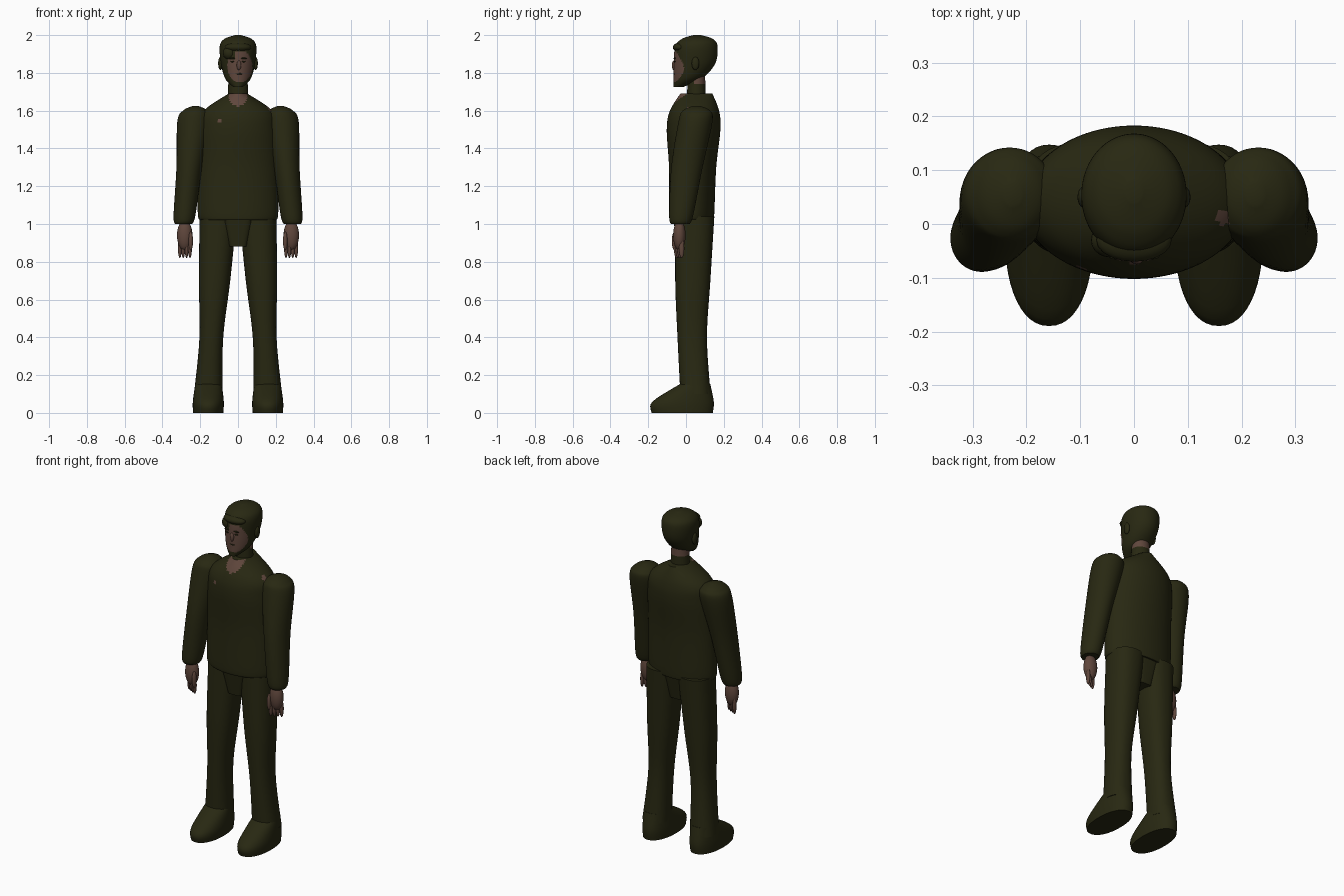
import bpy, bmesh, math
from mathutils import Vector

default_cube = bpy.data.objects.get("Cube")
if default_cube:
    bpy.data.objects.remove(default_cube, do_unlink=True)


def make_material(name, red, green, blue):
    material = bpy.data.materials.new(name)
    material.use_nodes = True
    colour = (red, green, blue, 1)
    material.diffuse_color = colour
    shader = material.node_tree.nodes["Principled BSDF"]
    shader.inputs["Base Color"].default_value = colour
    return material


OLIVE = make_material("dark olive", 0.021, 0.021, 0.006)
SKIN = make_material("skin", 0.115, 0.062, 0.045)


def finish(name, mesh_builder, material, skin_rule=None):
    """Make a smooth object; faces that match the rule become skin."""
    bmesh.ops.recalc_face_normals(mesh_builder, faces=mesh_builder.faces)
    for face in mesh_builder.faces:
        face.smooth = True
        if skin_rule:
            face.material_index = int(skin_rule(face.calc_center_median()))
    mesh = bpy.data.meshes.new(name)
    mesh_builder.to_mesh(mesh)
    mesh_builder.free()
    mesh.materials.append(material)
    if skin_rule:
        mesh.materials.append(SKIN)
    mesh.set_sharp_from_angle(angle=math.radians(50))
    part = bpy.data.objects.new(name, mesh)
    bpy.context.collection.objects.link(part)


def spline(before, start, end, after, t):
    """Smooth curve from start to end through evenly weighted neighbours."""
    leave, arrive = (end - before) / 2, (after - start) / 2
    ease = t * t * (3 - 2 * t)
    return (start + (end - start) * ease
            + leave * t * (1 - t) ** 2 - arrive * t * t * (1 - t))


def squared(value, power):
    return math.copysign(abs(value) ** (2 / power), value)


def loft(name, stations, material=OLIVE, x_low=0, x_high=0, side=1,
         segments=48, steps=6, power=2, skin_rule=None):
    """Skin oval sections (height, half width, middle y, half depth).
    The middle moves sideways from x_low at the bottom to x_high at the top."""
    padded = [stations[0], *stations, stations[-1]]
    sections = []
    for group in zip(padded, padded[1:], padded[2:], padded[3:]):
        for step in range(steps):
            sections.append([spline(*values, step / steps) for values in zip(*group)])
    sections.append(stations[-1])

    bottom, top = stations[0][0], stations[-1][0]
    builder = bmesh.new()
    loops = []
    for height, width, middle, depth in sections:
        x_middle = x_low + (x_high - x_low) * (height - bottom) / (top - bottom)
        loop = []
        for index in range(segments):
            angle = math.tau * index / segments
            x = x_middle + width * squared(math.cos(angle), power)
            y = middle + depth * squared(math.sin(angle), power)
            loop.append(builder.verts.new((side * x, y, height)))
        loops.append(loop)
    for lower, upper in zip(loops, loops[1:]):
        for index in range(segments):
            following = (index + 1) % segments
            builder.faces.new((lower[index], lower[following],
                               upper[following], upper[index]))
    builder.faces.new(loops[0])
    builder.faces.new(loops[-1])
    finish(name, builder, material, skin_rule)


def blob(name, centre, size, material=OLIVE):
    """Ellipsoid for small rounded parts."""
    builder = bmesh.new()
    bmesh.ops.create_uvsphere(builder, u_segments=20, v_segments=12, radius=1)
    for vertex in builder.verts:
        vertex.co = Vector(centre) + Vector(size) * vertex.co
    finish(name, builder, material)


# Rules that choose where skin shows
def inside_oval(point, x, z, width, height):
    return math.hypot((point.x - x) / width, (point.z - z) / height) < 1


def shoulder_patch(point):
    return math.hypot(point.x - 0.165, point.y - 0.01) < 0.013 and point.z > 1.5


def sweater_skin(point):
    neckline = inside_oval(point, 0, 1.67, 0.05, 0.045) and point.y < 0.03
    chest_patch = inside_oval(point, -0.1, 1.545, 0.012, 0.012) and point.y < 0
    return neckline or chest_patch or shoulder_patch(point)


def face_skin(point):
    hairline = 1.87 if point.x < -0.015 else 1.91
    face = inside_oval(point, 0.01, 1.835, 0.066, 0.087)
    return face and point.y < 0 and point.z < hairline


def nape_skin(point):
    return point.y > 0.045 and point.z > 1.74


# Torso, seat and neck
loft("sweater", [(1.02, 0.2, 0.03, 0.115), (1.06, 0.213, 0.03, 0.12),
                 (1.3, 0.21, 0.035, 0.125), (1.5, 0.205, 0.04, 0.142),
                 (1.6, 0.18, 0.045, 0.13), (1.69, 0.05, 0.055, 0.085)],
     segments=112, steps=10, skin_rule=sweater_skin)
loft("trouser_seat", [(0.88, 0.05, 0.03, 0.075), (1.04, 0.088, 0.035, 0.105)], power=4)
loft("neck", [(1.66, 0.055, 0.055, 0.05), (1.82, 0.048, 0.055, 0.045)],
     skin_rule=nape_skin)

# Head, from the bearded jaw up to the crown
loft("head", [(1.725, 0.025, -0.04, 0.025), (1.77, 0.068, 0.01, 0.075),
              (1.85, 0.09, 0.045, 0.11), (1.94, 0.097, 0.055, 0.112),
              (1.98, 0.072, 0.06, 0.082), (2, 0.015, 0.06, 0.02)],
     segments=80, steps=9, skin_rule=face_skin)
blob("fringe", (0, -0.03, 1.935), (0.07, 0.04, 0.025))
blob("side_fringe", (-0.045, -0.03, 1.905), (0.035, 0.032, 0.035))
blob("nose", (0.005, -0.065, 1.84), (0.012, 0.01, 0.025), SKIN)
blob("mouth", (0.005, -0.062, 1.795), (0.02, 0.005, 0.004))

for side, label in ((1, "left"), (-1, "right")):
    # Ear, eye and brow
    blob(label + "_ear", (side * 0.093, 0.05, 1.85), (0.012, 0.02, 0.035))
    blob(label + "_eye", (side * 0.03, -0.06, 1.86), (0.011, 0.005, 0.004))
    blob(label + "_brow", (side * 0.03, -0.06, 1.877), (0.017, 0.006, 0.004))

    # Sleeve with a rounded shoulder
    loft(label + "_sleeve", [(1, 0.046, -0.03, 0.05), (1.05, 0.058, -0.025, 0.064),
                             (1.3, 0.068, 0.005, 0.083), (1.54, 0.088, 0.05, 0.09),
                             (1.6, 0.064, 0.055, 0.072), (1.625, 0.015, 0.055, 0.02)],
         x_low=0.288, x_high=0.225, side=side, skin_rule=shoulder_patch)

    # Hand with four fingers and a thumb
    blob(label + "_palm", (side * 0.282, -0.035, 0.94), (0.041, 0.033, 0.08), SKIN)
    for finger in range(4):
        x, y = 0.254 + finger * 0.018, -0.05 + finger * 0.009
        blob(f"{label}_finger_{finger + 1}", (side * x, y, 0.87),
             (0.01, 0.014, 0.05), SKIN)
    blob(label + "_thumb", (side * 0.25, -0.06, 0.91), (0.012, 0.015, 0.05), SKIN)

    # Trouser leg and shoe
    loft(label + "_trouser_leg", [(0.1, 0.075, 0.05, 0.08), (0.4, 0.063, 0.033, 0.078),
                                  (0.7, 0.083, 0.036, 0.093), (1.04, 0.098, 0.048, 0.102)],
         x_low=0.158, x_high=0.105, side=side, power=2.3)
    loft(label + "_shoe", [(0, 0.08, -0.02, 0.162), (0.06, 0.082, -0.015, 0.162),
                           (0.155, 0.07, 0.05, 0.078)],
         x_low=0.158, x_high=0.156, side=side, power=2.2)
